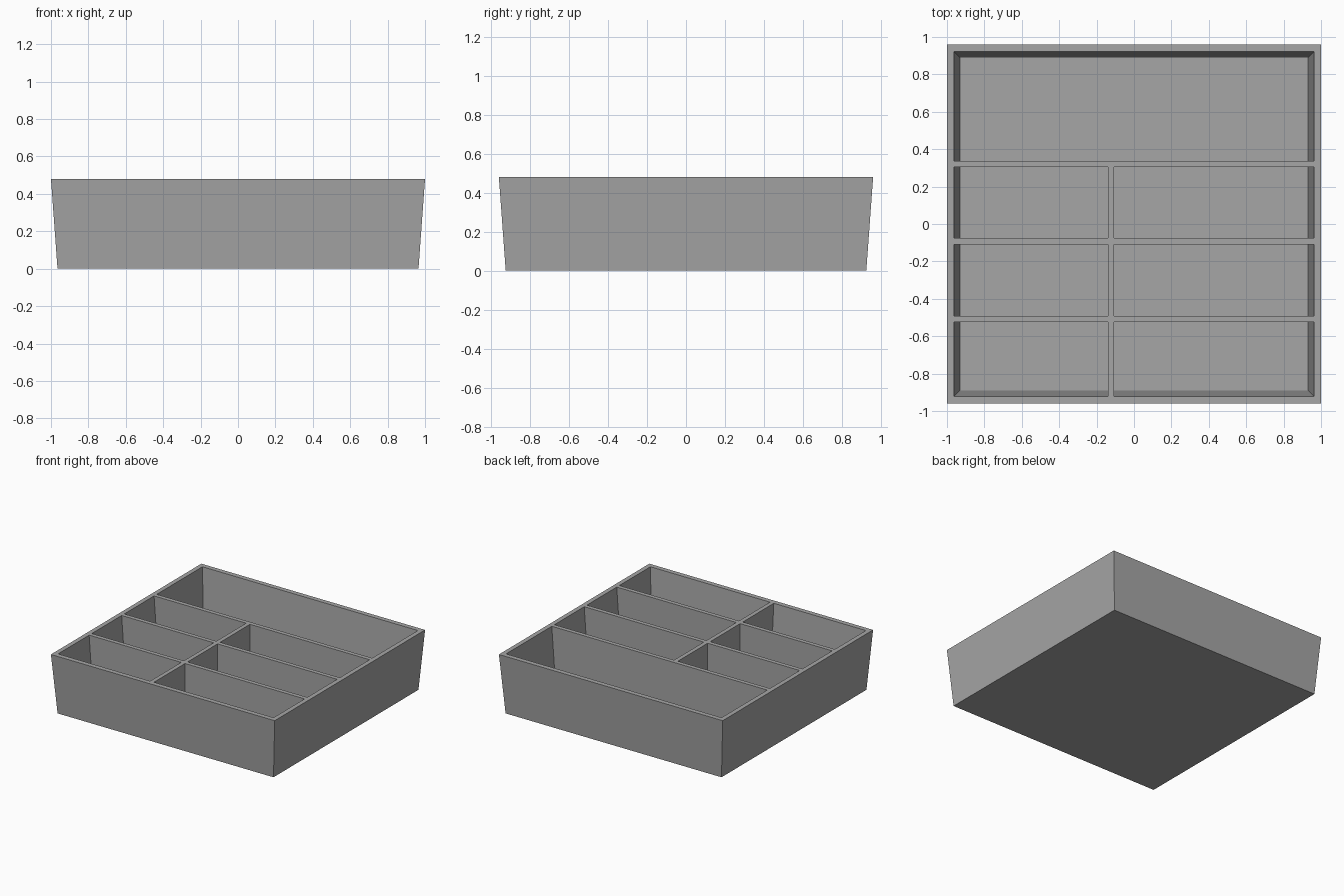
import bpy
import bmesh

cube = bpy.data.objects.get("Cube")
if cube:
    bpy.data.objects.remove(cube, do_unlink=True)

HEIGHT, FLOOR = 0.48, 0.04
TOP_X, TOP_Y = 0.963, 0.921      # inner opening half sizes at the rim
LOW_X, LOW_Y = 0.931, 0.889      # inner half sizes at the floor

gray = bpy.data.materials.new("gray plastic")
gray.use_nodes = True
color = (0.38, 0.38, 0.38, 1)
gray.diffuse_color = color
gray.node_tree.nodes["Principled BSDF"].inputs["Base Color"].default_value = color


def rect(x0, x1, y0, y1, z):
    return [(x0, y0, z), (x1, y0, z), (x1, y1, z), (x0, y1, z)]


def loft(name, rings):
    """Join rectangular rings in order and cap the first and last."""
    bm = bmesh.new()
    loops = [[bm.verts.new(p) for p in ring] for ring in rings]
    for a, b in zip(loops, loops[1:]):
        for i in range(4):
            j = (i + 1) % 4
            bm.faces.new((a[i], a[j], b[j], b[i]))
    bm.faces.new(loops[0][::-1])
    bm.faces.new(loops[-1])
    bmesh.ops.recalc_face_normals(bm, faces=bm.faces)
    mesh = bpy.data.meshes.new(name)
    bm.to_mesh(mesh)
    bm.free()
    mesh.materials.append(gray)
    obj = bpy.data.objects.new(name, mesh)
    bpy.context.collection.objects.link(obj)
    return obj


# Tapered tray: outside wall, rim, inside wall and floor in one shell
loft("tray", [
    rect(-0.965, 0.965, -0.925, 0.925, 0),
    rect(-1, 1, -0.96, 0.96, HEIGHT),
    rect(-TOP_X, TOP_X, -TOP_Y, TOP_Y, HEIGHT),
    rect(-LOW_X, LOW_X, -LOW_Y, LOW_Y, FLOOR),
])

# Cross dividers, ends following the sloped side walls
cross = [(-0.525, -0.491), (-0.110, -0.076), (0.304, 0.338)]
for name, (y0, y1) in zip(("front", "middle", "back"), cross):
    loft(name + "_cross_divider", [
        rect(-LOW_X, LOW_X, y0, y1, FLOOR),
        rect(-TOP_X, TOP_X, y0, y1, HEIGHT),
    ])

# Lengthwise divider in three pieces between the cross dividers
x0, x1 = -0.140, -0.106
starts = [(-LOW_Y, -TOP_Y)] + [(c[1], c[1]) for c in cross[:2]]
for name, (low, top), (end, _) in zip(("front", "middle", "back"), starts, cross):
    loft(name + "_lengthwise_divider", [
        rect(x0, x1, low, end, FLOOR),
        rect(x0, x1, top, end, HEIGHT),
    ])
